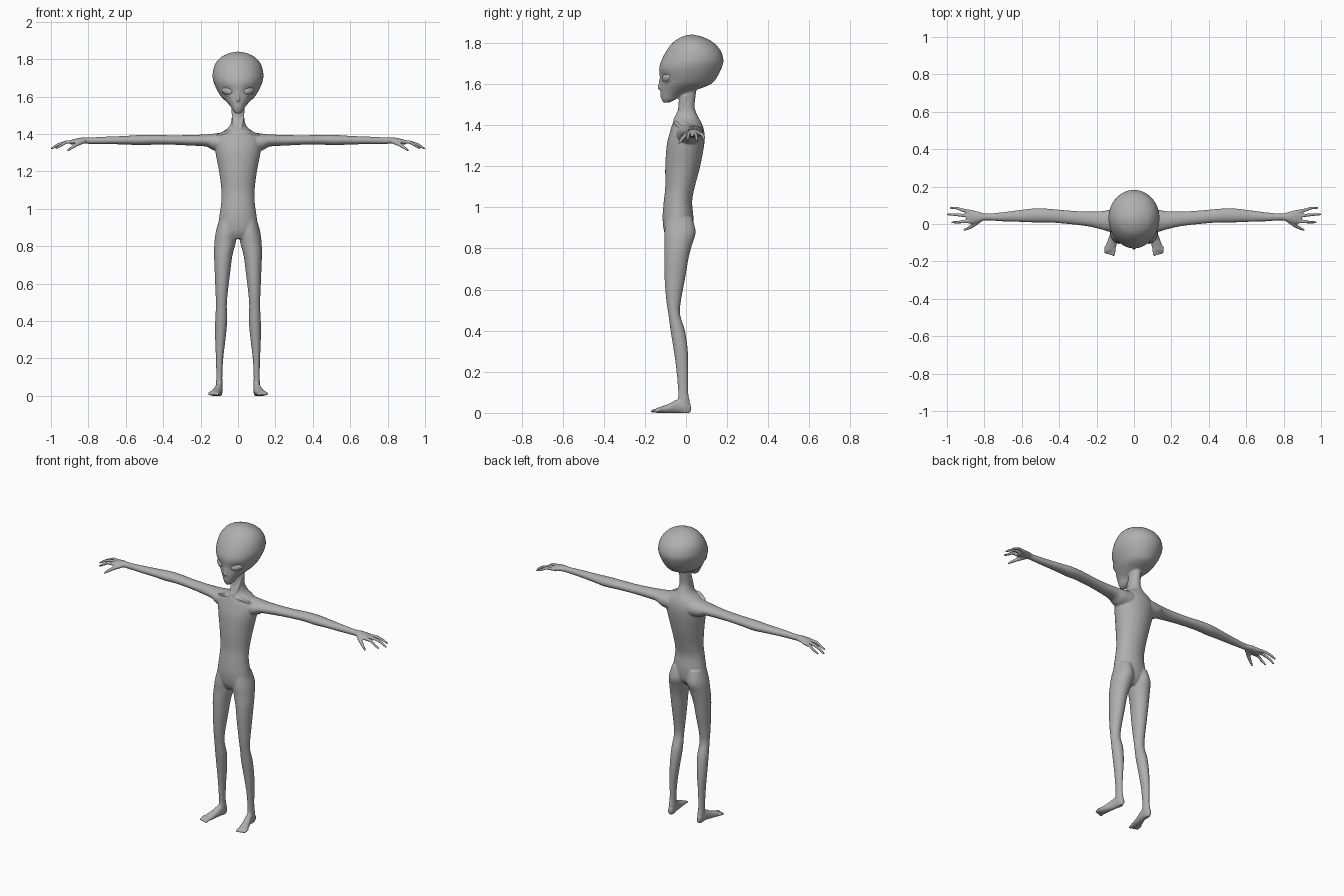
import bpy, bmesh, math
from mathutils import Vector, Matrix

skin = bpy.data.materials.new("grey_skin")
skin.diffuse_color = (0.43, 0.43, 0.43, 1)


def spline(rows, steps=4):
    """Catmull-Rom through rows of numbers."""
    out = []
    for i in range(len(rows) - 1):
        p = [rows[max(0, min(len(rows) - 1, i + k))] for k in (-1, 0, 1, 2)]
        for s in range(steps):
            t = s / steps
            out.append([0.5 * (2 * b + (c - a) * t + (2 * a - 5 * b + 4 * c - d) * t * t
                               + (3 * b - a - 3 * c + d) * t ** 3)
                        for a, b, c, d in zip(*p)])
    return out + [list(rows[-1])]


def loft(bm, rows, axis, side=1, segs=40):
    """Rows are (position, a_min, a_max, b_min, b_max) ellipses along an axis."""
    rings = []
    for t, a0, a1, b0, b1 in spline(rows):
        ring = []
        for k in range(segs):
            w = 2 * math.pi * k / segs
            a = (a0 + a1) / 2 + (a1 - a0) / 2 * math.cos(w)
            b = (b0 + b1) / 2 + (b1 - b0) / 2 * math.sin(w)
            x, y, z = {"z": (a, b, t), "x": (t, a, b), "y": (a, t, b)}[axis]
            ring.append(bm.verts.new((side * x, y, z)))
        rings.append(ring)
    for lo, hi in zip(rings, rings[1:]):
        for k in range(segs):
            n = (k + 1) % segs
            bm.faces.new((lo[k], lo[n], hi[n], hi[k]))
    bm.faces.new(rings[0][::-1])
    bm.faces.new(rings[-1])
    return [v for r in rings for v in r]


def tube(bm, points, radii, side=1):
    """Rounded limb: balls joined by tapered cones."""
    pts = [Vector((side * x, y, z)) for x, y, z in points]
    for p, r in zip(pts, radii):
        bmesh.ops.create_icosphere(bm, subdivisions=2, radius=r, matrix=Matrix.Translation(p))
    for p, q, r0, r1 in zip(pts, pts[1:], radii, radii[1:]):
        rot = (q - p).to_track_quat("Z", "Y").to_matrix().to_4x4()
        bmesh.ops.create_cone(bm, cap_ends=True, segments=14, radius1=r0, radius2=r1,
                              depth=(q - p).length,
                              matrix=Matrix.Translation((p + q) / 2) @ rot)


def eye_matrix(side):
    return (Matrix.Translation((side * 0.058, -0.096, 1.63))
            @ Matrix.Rotation(side * math.radians(35), 4, "Z")
            @ Matrix.Rotation(-side * math.radians(12), 4, "Y"))


def make_object(name, bm):
    bmesh.ops.recalc_face_normals(bm, faces=bm.faces)
    for f in bm.faces:
        f.smooth = True
    me = bpy.data.meshes.new(name)
    bm.to_mesh(me)
    bm.free()
    me.materials.append(skin)
    ob = bpy.data.objects.new(name, me)
    bpy.context.collection.objects.link(ob)
    return ob


bm = bmesh.new()

# Head: (z, half width, front y, back y), with sunken eye sockets
head = [(1.51, .012, -.11, -.08), (1.525, .027, -.119, -.05), (1.55, .042, -.124, -.015),
        (1.575, .065, -.126, .06), (1.60, .09, -.125, .122), (1.635, .112, -.128, .152),
        (1.68, .131, -.13, .174), (1.72, .136, -.117, .182), (1.77, .124, -.09, .164),
        (1.81, .092, -.055, .122), (1.832, .048, -.015, .072), (1.84, .008, .018, .035)]
for v in loft(bm, [(z, -h, h, f, b) for z, h, f, b in head], "z", segs=64):
    if v.co.y < 0:
        d2 = (abs(v.co.x) - 0.058) ** 2 + ((v.co.z - 1.63) * 1.4) ** 2
        v.co.y += 0.013 * math.exp(-d2 / 0.03 ** 2)

# Nose and lips
tube(bm, [(0, -.122, 1.63), (0, -.127, 1.60), (0, -.131, 1.582)], [.006, .007, .009])
for z in (1.541, 1.551):
    tube(bm, [(-.017, -.113, z), (0, -.122, z), (.017, -.113, z)], [.003, .005, .003])

# Neck and torso
torso = [(1.60, .033, -.035, .055), (1.50, .033, -.036, .042), (1.46, .038, -.044, .05),
         (1.43, .056, -.055, .065), (1.40, .10, -.068, .08), (1.36, .124, -.08, .09),
         (1.30, .12, -.094, .088), (1.20, .101, -.101, .069), (1.10, .089, -.101, .043),
         (1.03, .09, -.108, .03), (.95, .101, -.114, .036), (.88, .108, -.106, .03),
         (.84, .06, -.085, .0)]
loft(bm, [(z, -h, h, f, b) for z, h, f, b in torso], "z")

leg = [(.95, .012, .098, -.095, .03), (.88, .004, .118, -.105, .047),
       (.82, .012, .126, -.104, .03), (.75, .03, .128, -.106, .012),
       (.65, .043, .124, -.104, -.005), (.55, .055, .12, -.096, -.024),
       (.48, .06, .118, -.086, -.029), (.40, .058, .122, -.075, -.005),
       (.30, .067, .122, -.059, .009), (.20, .079, .118, -.046, .011),
       (.10, .084, .116, -.038, .011), (.05, .082, .118, -.04, .019), (.0, .086, .114, -.03, .018)]
foot = [(.024, .09, .11, .004, .04), (.0, .082, .118, -.001, .06), (-.04, .083, .124, -.001, .066),
        (-.08, .089, .138, -.001, .046), (-.12, .095, .152, -.001, .031),
        (-.145, .101, .155, .0, .023)]
arm = [(.07, -.05, .08, 1.30, 1.41), (.13, -.042, .076, 1.312, 1.402),
       (.17, -.03, .069, 1.333, 1.398), (.25, -.012, .066, 1.338, 1.395),
       (.35, .0, .072, 1.343, 1.393), (.45, .008, .081, 1.343, 1.396),
       (.52, .008, .084, 1.34, 1.395), (.60, .011, .076, 1.344, 1.39),
       (.70, .014, .063, 1.346, 1.386), (.79, .019, .056, 1.347, 1.382),
       (.83, .01, .066, 1.35, 1.382), (.87, .0, .075, 1.346, 1.375),
       (.895, .006, .069, 1.344, 1.366)]
# Finger tips: (base y, tip x, tip y, tip z)
fingers = [(.064, .98, .086, 1.33), (.042, .996, .051, 1.322), (.016, .972, .009, 1.325)]

for s in (1, -1):
    loft(bm, leg, "z", s)
    loft(bm, foot, "y", s)
    loft(bm, arm, "x", s)
    # Toes, longest on the inside
    for k in range(5):
        x = .107 + .0112 * k
        tip = -.172 + .0035 * k
        r = .0085 if k == 0 else .0065
        tube(bm, [(x, -.125, .014), (x + .001, (tip - .125) / 2, .012), (x + .002, tip + r, .008)],
             [r + .002, r, r], s)
    # Fingers and thumb
    for y, tx, ty, tz in fingers:
        tube(bm, [(.865, y, 1.36), (.92, (y + ty) / 2, 1.357), (tx - .03, ty, 1.342), (tx, ty, tz)],
             [.011, .009, .008, .006], s)
    tube(bm, [(.825, .02, 1.362), (.86, -.007, 1.346), (.885, -.022, 1.33), (.908, -.032, 1.313)],
         [.013, .011, .009, .006], s)
    # Neck tendon and collar bone
    tube(bm, [(.028, .0, 1.54), (.022, -.025, 1.48), (.012, -.053, 1.425)], [.009, .01, .009], s)
    tube(bm, [(.012, -.055, 1.415), (.06, -.052, 1.412), (.11, -.03, 1.395)], [.008, .009, .006], s)
    # Eyelids
    m = eye_matrix(s)
    loop = [m @ Vector((.036 * math.cos(w), -.003 + .006 * math.cos(w) ** 2, .02 * math.sin(w)))
            for w in (2 * math.pi * k / 20 for k in range(21))]
    tube(bm, loop, [.0042] * 21)

# Fuse everything into one smooth skin
body = make_object("body", bm)
remesh = body.modifiers.new("fuse", "REMESH")
remesh.mode = "VOXEL"
remesh.voxel_size = 0.005
remesh.use_smooth_shade = True
soften = body.modifiers.new("soften", "SMOOTH")
soften.factor = 0.5
soften.iterations = 4

# Eyeballs
for s, name in ((1, "eye_left"), (-1, "eye_right")):
    bm = bmesh.new()
    bmesh.ops.create_uvsphere(bm, u_segments=28, v_segments=16, radius=1,
                              matrix=eye_matrix(s) @ Matrix.Diagonal((.034, .013, .019, 1)))
    make_object(name, bm)
